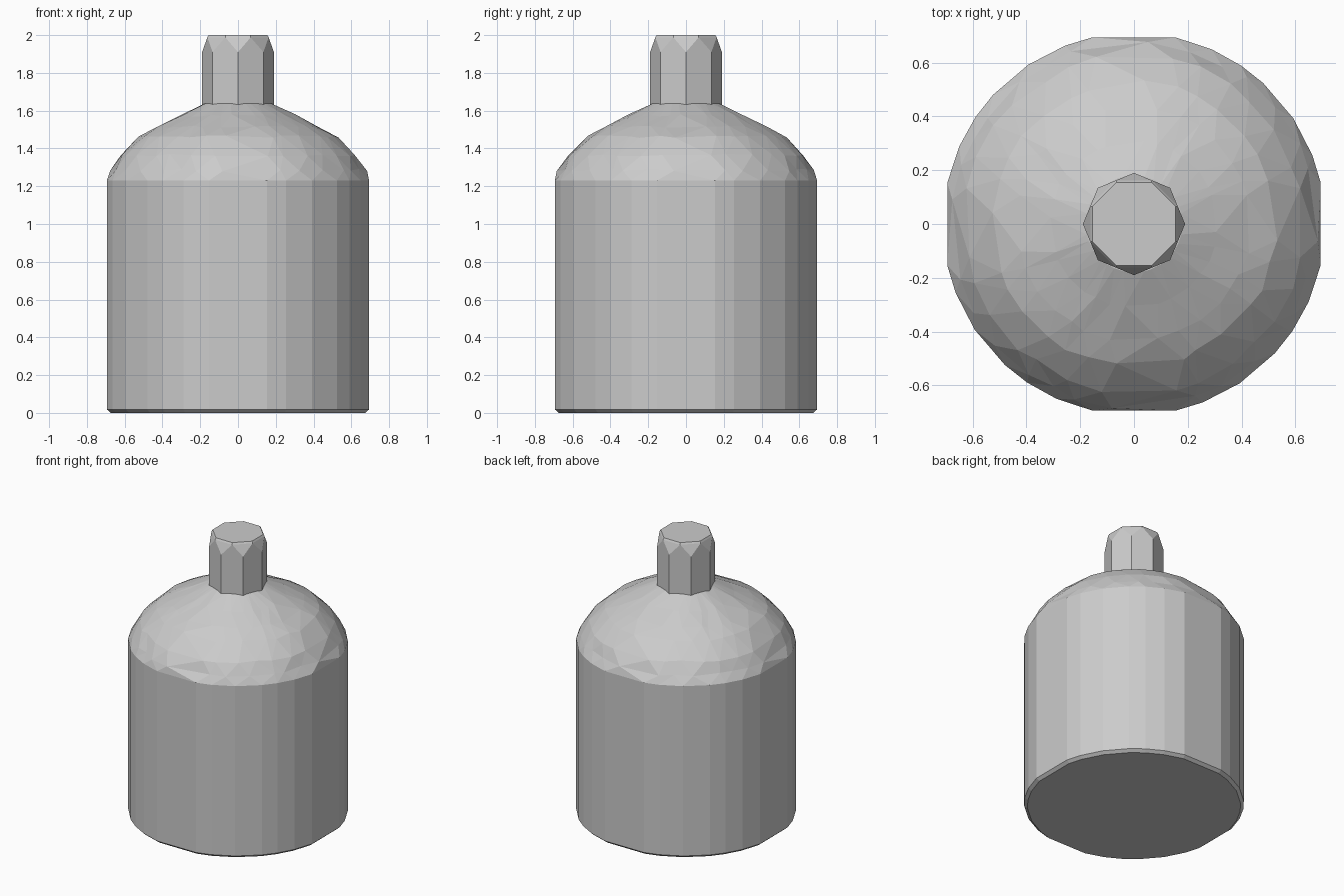
import bpy, bmesh, math, random

random.seed(4)
if "Cube" in bpy.data.objects:
    bpy.data.objects.remove(bpy.data.objects["Cube"], do_unlink=True)

grey = bpy.data.materials.new("plain grey")
grey.use_nodes = True
grey.diffuse_color = (0.6, 0.6, 0.6, 1)
grey.node_tree.nodes["Principled BSDF"].inputs["Base Color"].default_value = (0.6, 0.6, 0.6, 1)


def ring(bm, radius, z, angles):
    return [bm.verts.new((radius * math.cos(math.radians(a)),
                          radius * math.sin(math.radians(a)), z)) for a in angles]


def bridge(bm, low, high):
    n = len(low)
    for i in range(n):
        j = (i + 1) % n
        bm.faces.new((low[i], low[j], high[j], high[i]))


def finish(bm, name):
    bmesh.ops.recalc_face_normals(bm, faces=bm.faces)
    mesh = bpy.data.meshes.new(name)
    bm.to_mesh(mesh)
    bm.free()
    mesh.materials.append(grey)
    obj = bpy.data.objects.new(name, mesh)
    bpy.context.collection.objects.link(obj)
    return obj


# Unevenly faceted outline, repeated in each quadrant
QUADRANT = (12.5, 21, 33.5, 47.5, 56, 66, 77.5)
OUTLINE = [q * 90 + a for q in range(4) for a in QUADRANT]

# Bottle body with a narrow bevel under the wall
bm = bmesh.new()
rings = [ring(bm, r, z, OUTLINE) for r, z in ((0.69, 0), (0.711, 0.018), (0.711, 1.23))]
for low, high in zip(rings, rings[1:]):
    bridge(bm, low, high)
bm.faces.new(rings[0])
bm.faces.new(rings[-1])
finish(bm, "body")

# Hammered dome shoulder: rings slide unevenly around and along the curve
bm = bmesh.new()
SHOULDER = ((0.68, 1.285), (0.63, 1.365), (0.53, 1.462), (0.435, 1.515), (0.31, 1.575))
previous = ring(bm, 0.711, 1.23, OUTLINE)
for k, (r, z) in enumerate(SHOULDER):
    shift = 6.4 if k % 2 == 0 else 0
    current = ring(bm, r, z, [a + shift + random.uniform(-2, 2) for a in OUTLINE])
    for v in current:
        slide = random.uniform(-0.016, 0.016)
        v.co.x *= 1 - slide
        v.co.y *= 1 - slide
        v.co.z += slide * 0.4
    bridge(bm, previous, current)
    previous = current
top = ring(bm, 0.18, 1.638, OUTLINE)
bridge(bm, previous, top)
bm.faces.new(top)
bmesh.ops.triangulate(bm, faces=[f for f in bm.faces if len(f.verts) == 4])
finish(bm, "shoulder")

# Eight-sided neck whose corners are chipped into a turned octagonal top
bm = bmesh.new()
corners = [45 * i for i in range(8)]
turned = [a + 22.5 for a in corners]
base = ring(bm, 0.19, 1.6, corners)
wall = ring(bm, 0.19, 1.91, corners)
rim = ring(bm, 0.1755, 1.988, turned)
cap = ring(bm, 0.168, 2.0, turned)
bridge(bm, base, wall)
for i in range(8):
    j = (i + 1) % 8
    bm.faces.new((wall[i], wall[j], rim[i]))
    bm.faces.new((wall[j], rim[j], rim[i]))
bridge(bm, rim, cap)
bm.faces.new(base)
bm.faces.new(cap)
finish(bm, "neck")
